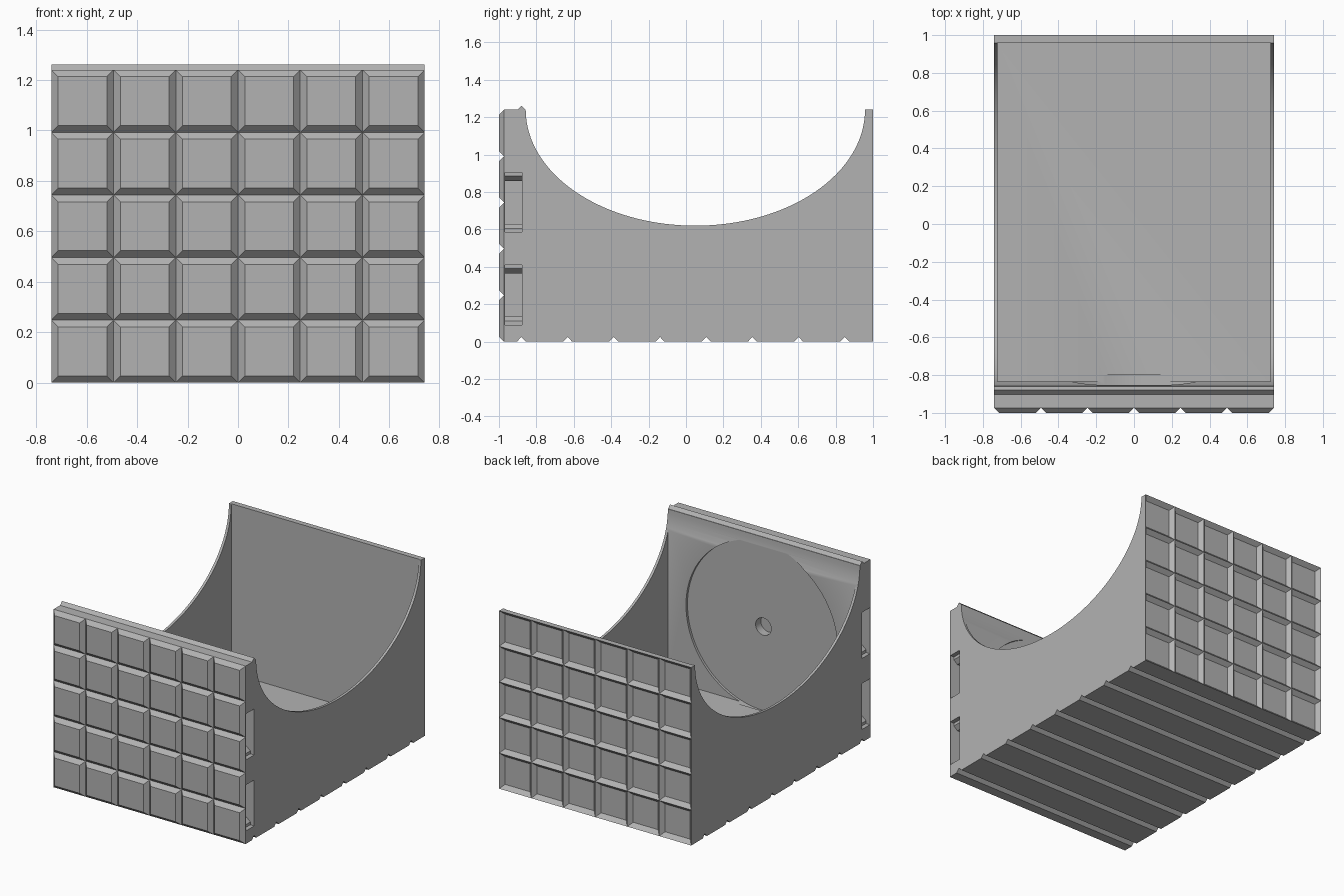
import bpy, bmesh, math
from mathutils import Vector, Matrix

if "Cube" in bpy.data.objects:
    bpy.data.objects.remove(bpy.data.objects["Cube"], do_unlink=True)

W, H = 0.74, 1.24            # half width, wall height
COLS, ROWS = 6, 5
BEVEL = 0.027
FRONT, BACK = -1 + BEVEL, 0.97

grey = bpy.data.materials.new("grey plastic")
grey.use_nodes = True
colour = (0.45, 0.45, 0.45, 1)
grey.diffuse_color = colour
grey.node_tree.nodes["Principled BSDF"].inputs["Base Color"].default_value = colour


def finish(name, bm):
    bmesh.ops.recalc_face_normals(bm, faces=bm.faces)
    mesh = bpy.data.meshes.new(name)
    bm.to_mesh(mesh)
    bm.free()
    obj = bpy.data.objects.new(name, mesh)
    bpy.context.collection.objects.link(obj)
    mesh.materials.append(grey)
    return obj


def prism(name, points, offset):
    """Extrude a closed polygon along an offset."""
    bm = bmesh.new()
    face = bm.faces.new([bm.verts.new(p) for p in points])
    ext = bmesh.ops.extrude_face_region(bm, geom=[face])["geom"]
    bmesh.ops.translate(bm, vec=offset,
                        verts=[v for v in ext if isinstance(v, bmesh.types.BMVert)])
    return finish(name, bm)


def box(name, lo, hi):
    a, b = Vector(lo), Vector(hi)
    corners = [(a.x, a.y, a.z), (b.x, a.y, a.z), (b.x, b.y, a.z), (a.x, b.y, a.z)]
    return prism(name, corners, (0, 0, b.z - a.z))


def cylinder(name, radius, y0, y1, z):
    bm = bmesh.new()
    bmesh.ops.create_cone(bm, cap_ends=True, segments=96, radius1=radius,
                          radius2=radius, depth=y1 - y0)
    bm.transform(Matrix.Translation((0, (y0 + y1) / 2, z)) @ Matrix.Rotation(math.pi / 2, 4, "X"))
    return finish(name, bm)


def cut(target, cutter):
    mod = target.modifiers.new(cutter.name, "BOOLEAN")
    mod.operation, mod.solver, mod.object = "DIFFERENCE", "EXACT", cutter
    cutter.hide_render = True
    cutters.append(cutter)


cutters = []

# Side profile: grooved base, scooped top and alignment ridge
outline = [(FRONT, 0)]
for i in range(8):
    y = -0.88 + i * 0.247
    outline += [(y - 0.024, 0), (y, 0.025), (y + 0.024, 0)]
outline += [(BACK, 0), (BACK, H)]
for i in range(65):
    a = math.pi * i / 64
    outline.append((0.05 + 0.907 * math.cos(a), H - 0.62 * math.sin(a)))
outline += [(-0.86, H), (-0.88, H + 0.022), (-0.902, H), (FRONT, H)]
body = prism("body", [(-W, y, z) for y, z in outline], (2 * W, 0, 0))

# Hollow, round recess and centre hole
cut(body, box("hollow_cutter", (-W + 0.018, -0.835, 0.06), (W - 0.018, 0.962, 1.5)))
cut(body, cylinder("recess_cutter", 0.585, -0.852, -0.80, 0.62))
cut(body, cylinder("hole_cutter", 0.06, -0.91, -0.80, 0.62))

# Stepped clip slots in both ends of the front wall
for side in (-1, 1):
    for zc in (0.25, 0.745):
        half = [(0.76, 0.16), (0.71, 0.16), (0.71, 0.14), (0.68, 0.115), (0.58, 0.115)]
        pts = half + [(x, -z) for x, z in reversed(half)]
        cut(body, prism("slot_cutter", [(side * x, -0.968, zc + z) for x, z in pts],
                        (0, 0.09, 0)))

# Apply the cuts and remove the cutters
bpy.context.view_layer.update()
deps = bpy.context.evaluated_depsgraph_get()
result = bpy.data.meshes.new_from_object(body.evaluated_get(deps))
body.modifiers.clear()
body.data = result
for c in cutters:
    bpy.data.objects.remove(c, do_unlink=True)


def cell_grid(name, base_y, inset_y):
    """Grid of bevelled cells whose rims lie at base_y and centres at inset_y."""
    bm = bmesh.new()
    dx, dz = 2 * W / COLS, H / ROWS
    for i in range(COLS):
        for j in range(ROWS):
            x, z = -W + i * dx, j * dz

            def ring(m, y):
                return [bm.verts.new(p) for p in (
                    (x + m, y, z + m), (x + dx - m, y, z + m),
                    (x + dx - m, y, z + dz - m), (x + m, y, z + dz - m))]
            rim, top = ring(0, base_y), ring(BEVEL, inset_y)
            bm.faces.new(top)
            for k in range(4):
                n = (k + 1) % 4
                bm.faces.new((rim[k], rim[n], top[n], top[k]))
    bmesh.ops.remove_doubles(bm, verts=bm.verts, dist=1e-4)
    # Close the outer border and the hidden side
    edges = [e for e in bm.edges if e.is_boundary]
    ext = bmesh.ops.extrude_edge_only(bm, edges=edges)["geom"]
    for v in ext:
        if isinstance(v, bmesh.types.BMVert):
            v.co.y = FRONT + 0.002 if base_y < 0 else BACK
    bmesh.ops.holes_fill(bm, edges=[e for e in bm.edges if e.is_boundary], sides=0)
    return finish(name, bm)


# Raised front tiles and the matching ribbed back panel
cell_grid("front_tiles", FRONT, -1)
cell_grid("back_ribs", 1, 1 - BEVEL)

# Smooth the scoop and round recess, keeping edges sharp
bpy.ops.object.select_all(action="DESELECT")
body.select_set(True)
bpy.context.view_layer.objects.active = body
bpy.ops.object.shade_smooth_by_angle(angle=math.radians(25))
